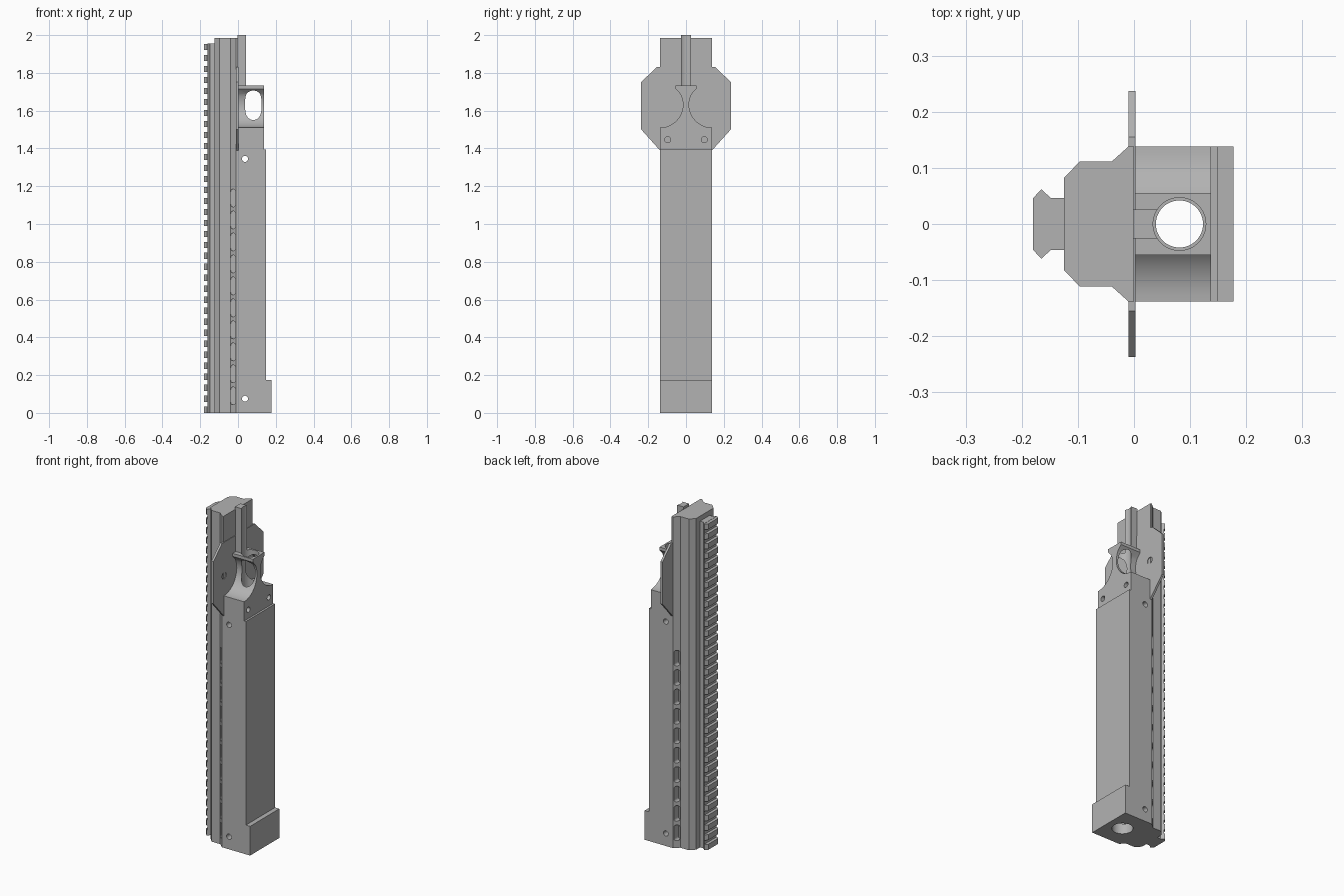
import bpy, bmesh, math
from mathutils import Vector

if bpy.data.objects.get("Cube"):
    bpy.data.objects.remove(bpy.data.objects["Cube"])

grey = bpy.data.materials.new("plain grey")
grey.use_nodes = True
grey.diffuse_color = (0.45, 0.45, 0.45, 1)
grey.node_tree.nodes["Principled BSDF"].inputs["Base Color"].default_value = (0.45, 0.45, 0.45, 1)

# How a profile point (u, v) and extrusion distance w map to x, y, z
AXES = {
    "x": lambda u, v, w: Vector((w, u, v)),
    "y": lambda u, v, w: Vector((u, w, v)),
    "z": lambda u, v, w: Vector((u, v, w)),
}


def prism(bm, axis, profile, low, high, top=None):
    """Extrude a closed profile along an axis; top may be a different outline."""
    place = AXES[axis]
    a = [bm.verts.new(place(u, v, low)) for u, v in profile]
    b = [bm.verts.new(place(u, v, high)) for u, v in (top or profile)]
    n = len(a)
    faces = [bm.faces.new(a), bm.faces.new(b)]
    for i in range(n):
        j = (i + 1) % n
        faces.append(bm.faces.new((a[i], a[j], b[j], b[i])))
    bmesh.ops.recalc_face_normals(bm, faces=faces)


def make(name, *prisms):
    bm = bmesh.new()
    for args in prisms:
        prism(bm, *args)
    mesh = bpy.data.meshes.new(name)
    bm.to_mesh(mesh)
    bm.free()
    mesh.materials.append(grey)
    obj = bpy.data.objects.new(name, mesh)
    bpy.context.collection.objects.link(obj)
    return obj


def cutter(name, *prisms):
    obj = make(name, *prisms)
    obj.hide_render = True
    obj.hide_viewport = True
    obj.display_type = "WIRE"
    return obj


def cut(obj, *cutters):
    for c in cutters:
        m = obj.modifiers.new(c.name, "BOOLEAN")
        m.operation = "DIFFERENCE"
        m.solver = "EXACT"
        m.object = c


def circle(u, v, r, n=32):
    return [(u + r * math.cos(2 * math.pi * i / n), v + r * math.sin(2 * math.pi * i / n)) for i in range(n)]


def box(u0, u1, v0, v1):
    return [(u0, v0), (u1, v0), (u1, v1), (u0, v1)]


def stadium(u, v, r, length, n=8):
    half = length / 2 - r
    pts = []
    for start, shift in ((0, half), (math.pi, -half)):
        for i in range(n + 1):
            t = start + math.pi * i / n
            pts.append((u + r * math.cos(t), v + shift + r * math.sin(t)))
    return pts


def mirrored(points):
    """Close an outline by mirroring its half across u = 0."""
    return points + [(-u, v) for u, v in reversed(points)]


def mirrored_v(points):
    return points + [(u, -v) for u, v in reversed(points)]


# Cutters
bore = cutter("bore_cutter", ("z", circle(0.081, 0, 0.042, 48), -0.1, 1.45),
              )
upper_bore = cutter("upper_bore_cutter", ("z", circle(0.081, 0, 0.047, 48), 1.42, 2.1))
mouth = cutter("mouth_cutter", ("z", circle(0.081, 0, 0.057, 48), -0.1, 0.2))
pins = cutter("pin_hole_cutter", *[("y", circle(0.037, z, 0.016, 24), -0.3, 0.3) for z in (0.075, 1.345)])
screws = cutter("screw_hole_cutter", *[("x", circle(y, 1.447, 0.016, 24), 0.05, 0.2) for y in (-0.097, 0.097)])
dimples = cutter("dimple_cutter", *[("x", circle(y, 1.63, 0.02, 24), -0.004, 0.05) for y in (-0.135, 0.135)])
PITCH = 0.0582
slots = cutter("side_slot_cutter", *[
    ("y", stadium(-0.026, 0.09 + 2 * PITCH * i, 0.0125, 0.094), *span)
    for i in range(10) for span in ((0.092, 0.2), (-0.2, -0.092))])

# Long body with chamfered sides, vent slots and a bevelled top edge
section = mirrored_v([(-0.125, 0.082), (-0.097, 0.111), (-0.04, 0.111), (-0.01, 0.138), (0, 0.138)])
rim = mirrored_v([(-0.12, 0.079), (-0.094, 0.105), (-0.038, 0.105), (-0.008, 0.138), (0, 0.138)])
body = make("main_body", ("z", section, 0, 1.985), ("z", section, 1.985, 2.0, rim))
cut(body, slots)

# Toothed mounting rail along the back
core = mirrored_v([(-0.162, 0.059), (-0.148, 0.046), (-0.12, 0.046)])
tooth = mirrored_v([(-0.18, 0.046), (-0.165, 0.062), (-0.162, 0.059)])
teeth = [("z", tooth, PITCH * i, min(PITCH * i + 0.033, 1.955)) for i in range(34)]
make("rail", ("z", core, 0, 1.955), *teeth)

# Eight-sided side plate
wing = mirrored([(0.138, 1.39), (0.237, 1.5), (0.237, 1.752), (0.155, 1.83)])
plate = make("side_plate", ("x", wing, -0.01, 0.003))
cut(plate, dimples)

# Tall housing with a stepped foot
foot_outline = [(-0.002, 0), (0.177, 0), (0.177, 0.175), (0.149, 0.175), (0.149, 1.395), (-0.002, 1.395)]
housing = make("housing", ("y", foot_outline, -0.138, 0.138))
cut(housing, bore, mouth, pins)

# Bracket with a waisted neck and flared head
half = [(0.138, 1.39), (0.138, 1.51)]
for i in range(21):
    t = math.radians(-90 - 118 * i / 20)
    half.append((0.138 + 0.122 * math.cos(t), 1.632 + 0.122 * math.sin(t)))
half += [(0.055, 1.715), (0.055, 1.733)]
bracket = make("bracket", ("x", mirrored(half), 0, 0.137))
cut(bracket, upper_bore, bore, screws)

# Guide rib above the bracket
rib = make("guide_rib", ("z", box(-0.002, 0.06, -0.026, 0.026), 1.7, 2.0))
cut(rib, upper_bore)

# Smooth the curved walls, keep the edges sharp
for obj in (body, housing, bracket, rib, plate):
    bpy.ops.object.select_all(action="DESELECT")
    bpy.context.view_layer.objects.active = obj
    obj.select_set(True)
    for name in [m.name for m in obj.modifiers]:
        bpy.ops.object.modifier_apply(modifier=name)
    bpy.ops.object.shade_smooth_by_angle(angle=math.radians(25))
